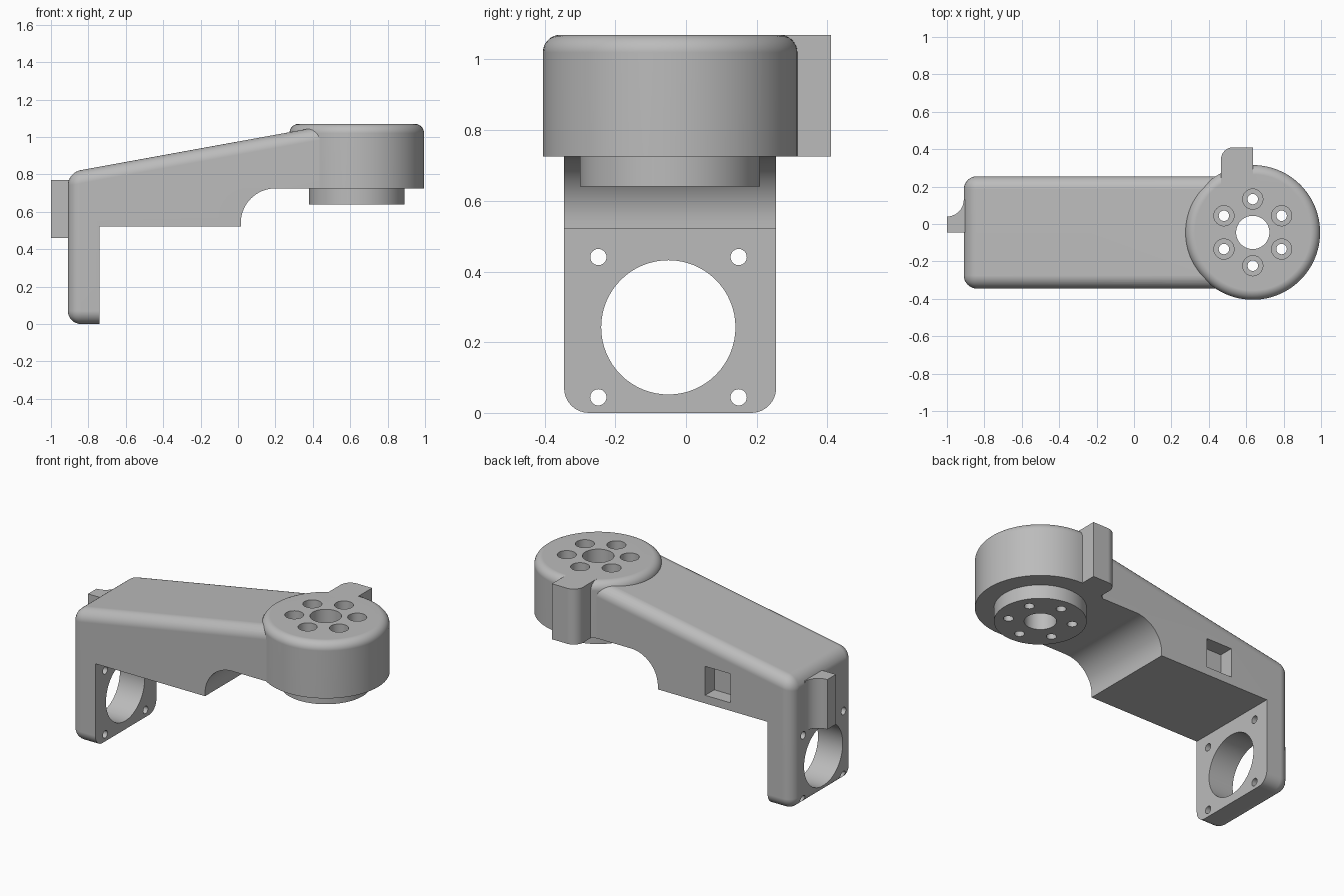
import bpy, bmesh, math

cube = bpy.data.objects.get("Cube")
if cube:
    bpy.data.objects.remove(cube, do_unlink=True)

grey = bpy.data.materials.new("plain_grey")
grey.use_nodes = True
colour = (0.5, 0.5, 0.5, 1)
grey.diffuse_color = colour
grey.node_tree.nodes["Principled BSDF"].inputs["Base Color"].default_value = colour

PLACE = {"x": lambda a, b, h: (h, a, b),
         "y": lambda a, b, h: (a, h, b),
         "z": lambda a, b, h: (a, b, h)}


def arc(cx, cy, r, start, end, steps=16):
    """Points along an arc, angles in degrees."""
    angles = [math.radians(start + (end - start) * i / steps) for i in range(steps + 1)]
    return [(cx + r * math.cos(t), cy + r * math.sin(t)) for t in angles]


def circle(cx, cy, r, sides=64):
    return arc(cx, cy, r, 0, 360, sides)[:-1]


def prism(name, points, axis, low, high, rounded=None, radius=0.0):
    """Extrude a profile; round the edges picked by the rule (vertex a, vertex b)."""
    bm = bmesh.new()
    bottom = [bm.verts.new(PLACE[axis](a, b, low)) for a, b in points]
    top = [bm.verts.new(PLACE[axis](a, b, high)) for a, b in points]
    bm.faces.new(bottom)
    bm.faces.new(top)
    for i in range(len(points)):
        j = (i + 1) % len(points)
        bm.faces.new((bottom[i], bottom[j], top[j], top[i]))
    bmesh.ops.recalc_face_normals(bm, faces=bm.faces)
    if rounded:
        edges = [e for e in bm.edges if rounded(e.verts[0].co, e.verts[1].co)]
        bmesh.ops.bevel(bm, geom=edges, offset=radius, segments=8, profile=0.5, affect="EDGES")
    mesh = bpy.data.meshes.new(name)
    bm.to_mesh(mesh)
    bm.free()
    mesh.materials.append(grey)
    obj = bpy.data.objects.new(name, mesh)
    bpy.context.collection.objects.link(obj)
    return obj


def combine(target, other, operation):
    """Apply a boolean and discard the helper."""
    mod = target.modifiers.new("combine", "BOOLEAN")
    mod.operation, mod.solver, mod.object = operation, "EXACT", other
    other.hide_render = True
    bpy.context.view_layer.objects.active = target
    bpy.ops.object.modifier_apply(modifier=mod.name)
    bpy.data.objects.remove(other, do_unlink=True)


# Arm with its motor plate, rounded on the back and upper edges
BACK, PLATE, UNDER, HUB_LOW, HUB_TOP = -0.91, -0.74, 0.52, 0.725, 1.07
arm_profile = [(BACK, 0), (PLATE, 0), (PLATE, UNDER), (0.015, UNDER)]
arm_profile += arc(0.2, 0.54, 0.185, 180, 90)
arm_profile += [(0.5, HUB_LOW), (0.5, 1.066), (BACK, 0.81)]


def arm_edge(a, b):
    on_back = [abs(v.x - BACK) < 0.001 for v in (a, b)]
    along_arm = abs(a.y - b.y) < 0.001
    return all(on_back) or (any(on_back) and along_arm)


arm = prism("bracket_arm", arm_profile, "y", -0.345, 0.255, arm_edge, 0.07)

# Round hub with a softened top rim, and the boss under it
HX, HY = 0.635, -0.045
hub = prism("hub", circle(HX, HY, 0.36, 96), "z", HUB_LOW, HUB_TOP,
            lambda a, b: min(a.z, b.z) > 1, 0.05)
boss = prism("hub_boss", circle(HX, HY, 0.255, 96), "z", 0.64, 0.8)

# Stop lug on the hub and fin on the back of the plate
lug_profile = [(0.465, 0.2), (HX, 0.2), (HX, 0.41)] + arc(0.53, 0.345, 0.065, 90, 180, 8)
lug = prism("stop_lug", lug_profile, "z", HUB_LOW, HUB_TOP)
fin_profile = [(-0.88, -0.045), (-0.88, 0.13)] + arc(-1, 0.13, 0.09, 0, -90, 10) + [(-1, -0.045)]
fin = prism("back_fin", fin_profile, "z", 0.46, 0.77)

for part in (hub, boss, lug, fin):
    combine(arm, part, "UNION")

# Hub bore and six counterbored screw holes
cutters = [prism("bore_cutter", circle(HX, HY, 0.089), "z", 0.5, 1.2)]
for i in range(6):
    t = math.radians(30 + 60 * i)
    x, y = HX + 0.178 * math.cos(t), HY + 0.178 * math.sin(t)
    cutters.append(prism("screw_cutter", circle(x, y, 0.028, 24), "z", 0.5, 1.2))
    cutters.append(prism("counterbore_cutter", circle(x, y, 0.054, 32), "z", 0.82, 1.2))

# Motor opening and four mounting holes in the plate
cutters.append(prism("motor_cutter", circle(-0.05, 0.242, 0.19), "x", -1.2, -0.6))
for y in (-0.248, 0.149):
    for z in (0.044, 0.441):
        cutters.append(prism("mount_cutter", circle(y, z, 0.023, 24), "x", -1.2, -0.6))

# Square pocket in the left side
pocket = [(-0.485, 0.57), (-0.31, 0.57), (-0.31, 0.75), (-0.485, 0.75)]
cutters.append(prism("pocket_cutter", pocket, "y", 0.165, 0.4))

for cutter in cutters:
    combine(arm, cutter, "DIFFERENCE")

# Smooth the curves and keep flat faces flat
for obj in bpy.context.selected_objects:
    obj.select_set(False)
arm.select_set(True)
bpy.context.view_layer.objects.active = arm
bpy.ops.object.shade_smooth_by_angle(angle=math.radians(30))
weighted = arm.modifiers.new("flat_faces", "WEIGHTED_NORMAL")
weighted.keep_sharp = True
